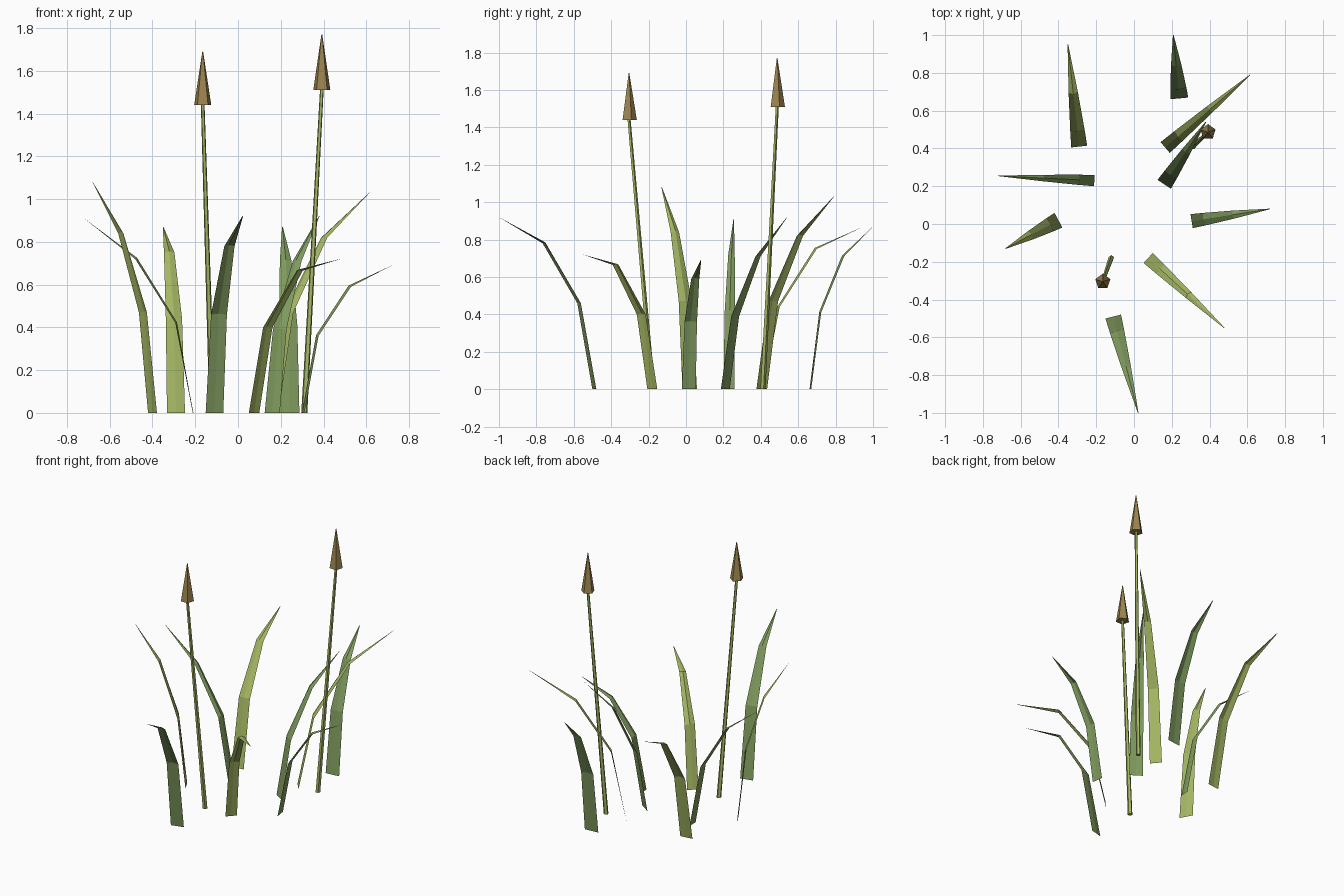
import bpy, bmesh, math
from mathutils import Vector

cube = bpy.data.objects.get("Cube")
if cube:
    bpy.data.objects.remove(cube)


def material(name, rgb):
    mat = bpy.data.materials.new(name)
    mat.use_nodes = True
    mat.diffuse_color = (*rgb, 1)
    mat.node_tree.nodes["Principled BSDF"].inputs["Base Color"].default_value = (*rgb, 1)
    return mat


yellow_green = material("yellow_green", (0.37, 0.47, 0.125))
leaf_green = material("leaf_green", (0.21, 0.32, 0.11))
brown = material("seed_brown", (0.33, 0.23, 0.08))


def finish(name, bm, mat):
    mesh = bpy.data.meshes.new(name)
    bm.to_mesh(mesh)
    bm.free()
    mesh.materials.append(mat)
    obj = bpy.data.objects.new(name, mesh)
    bpy.context.collection.objects.link(obj)
    return obj


def blade(name, base, tip, heights, width, mat):
    """Bent, tapering leaf with a shallow central crease."""
    bm = bmesh.new()
    base, tip = Vector((*base, 0)), Vector((*tip, 0))
    side = Vector((0, 0, 1)).cross(tip - base).normalized()
    inward = (base - tip).normalized()
    rows = []
    for reach, z, taper, fold in zip((0, 0.16, 0.53, 1), (0, *heights),
                                     (1, 0.9, 0.58, 0.04), (0, 0.006, 0.008, 0)):
        mid = base.lerp(tip, reach) + Vector((0, 0, z))
        half = side * width * taper / 2
        crease = (inward + Vector((0, 0, 0.7))) * fold
        rows.append([bm.verts.new(p) for p in (mid - half, mid + crease, mid + half)])
    for low, high in zip(rows, rows[1:]):
        for i in range(2):
            bm.faces.new((low[i + 1], low[i], high[i], high[i + 1]))
    bm.normal_update()
    return finish(name, bm, mat)


def tapered(name, bottom, top, r_bottom, r_top, mat):
    """Five-sided closed stem or cone between two points."""
    bm = bmesh.new()
    rings = []
    for centre, r in ((bottom, r_bottom), (top, r_top)):
        rings.append([bm.verts.new(Vector(centre) + Vector((r * math.sin(a), r * math.cos(a), 0)))
                      for a in (math.tau * i / 5 for i in range(5))])
    for i in range(5):
        j = (i + 1) % 5
        bm.faces.new((rings[0][i], rings[0][j], rings[1][j], rings[1][i]))
    for ring in rings:
        bm.faces.new(ring)
    bmesh.ops.recalc_face_normals(bm, faces=bm.faces)
    return finish(name, bm, mat)


# Leaves: base, tip, heights of the two bends and tip, width, colour
leaves = {
    "back_right_leaf": ((-.29, .41), (-.35, .95), (.44, .75, .87), .085, yellow_green),
    "back_leaf": ((.24, .665), (.208, 1.0), (.41, .71, .87), .095, leaf_green),
    "back_left_leaf": ((.165, .405), (.615, .79), (.47, .82, 1.03), .075, yellow_green),
    "inner_left_leaf": ((.16, .21), (.38, .54), (.39, .71, .92), .085, leaf_green),
    "left_leaf": ((.305, .015), (.72, .08), (.36, .59, .69), .075, leaf_green),
    "front_left_leaf": ((.075, -.18), (.478, -.55), (.40, .665, .72), .072, yellow_green),
    "front_leaf": ((-.11, -.49), (.022, -1.0), (.46, .78, .92), .085, leaf_green),
    "right_leaf": ((-.40, .02), (-.68, -.13), (.47, .84, 1.08), .088, yellow_green),
    "inner_right_leaf": ((-.21, .23), (-.72, .255), (.42, .72, .91), .06, leaf_green),
}
for name, spec in leaves.items():
    blade(name, *spec)

# Two tall stems, each with a pointed seed head
stems = {
    "front": ((-.12, -.18, 0), (-.165, -.305, 1.44), .25),
    "back": ((.31, .41, 0), (.392, .487, 1.51), .26),
}
for name, (foot, top, length) in stems.items():
    tapered(name + "_stem", foot, top, .015, .009, yellow_green)
    point = (top[0], top[1], top[2] + length)
    tapered(name + "_seed_head", top, point, .042, .002, brown)
